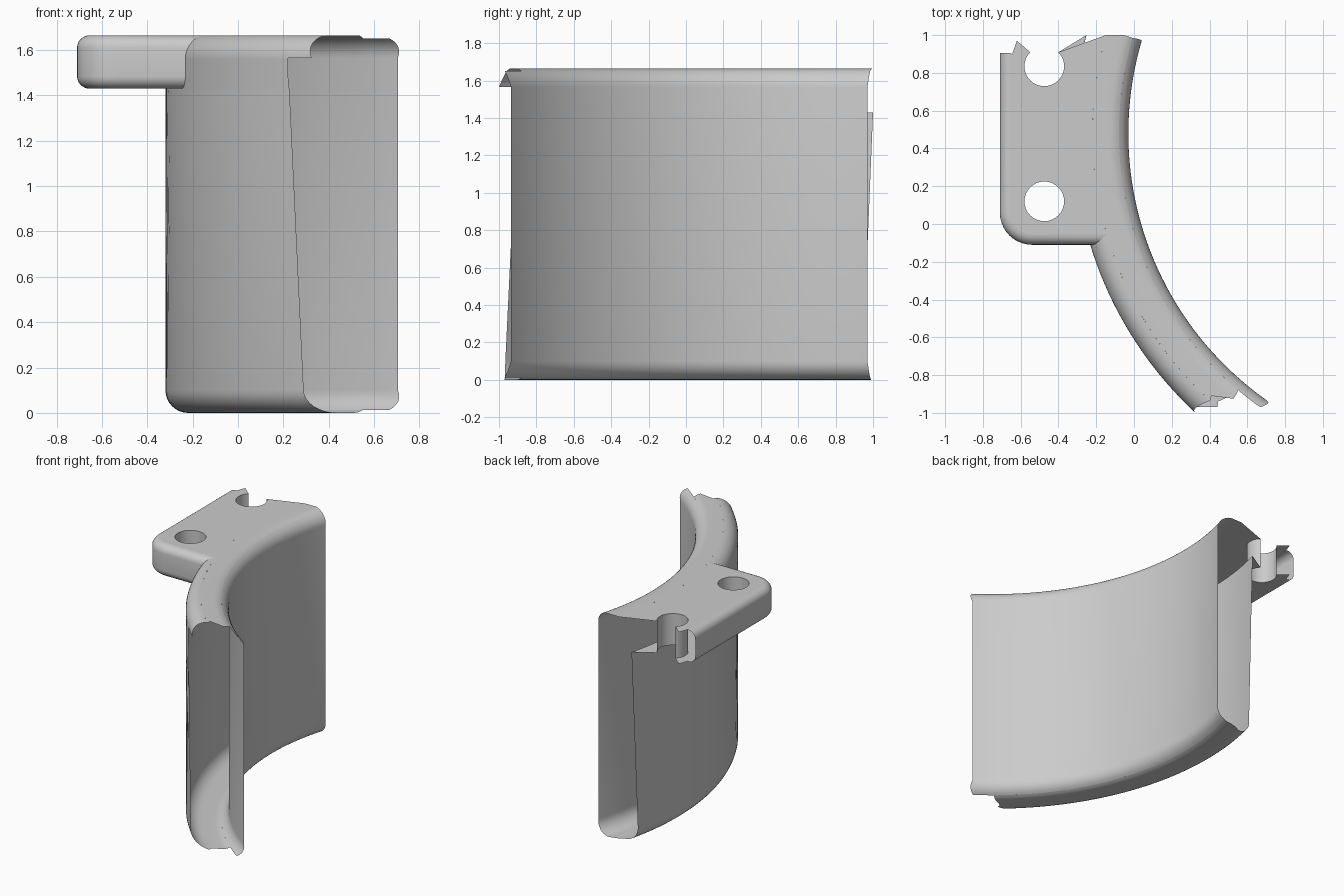
import bpy, bmesh
from math import sin, cos, asin, sqrt, radians

cube = bpy.data.objects.get("Cube")
if cube:
    bpy.data.objects.remove(cube)

CX, CY = 1.70, 0.48            # centre of the curved wall
R_IN, R_OUT = 1.73, 2.02       # inner and outer wall radius
TOP, TAB_Z = 1.665, 1.43       # rim height, underside of the tab
ROUND, SOFT = 0.10, 0.055      # rim rounding, tab edge rounding
TAB_X, TAB_Y, TAB_R = -0.71, -0.11, 0.17
HOLE_X, HOLE_R = -0.475, 0.105
HOLE_FRONT, HOLE_BACK = 0.12, 0.835

grey = bpy.data.materials.new("light_grey")
grey.use_nodes = True
colour = (0.6, 0.6, 0.6, 1)
grey.diffuse_color = colour
grey.node_tree.nodes["Principled BSDF"].inputs["Base Color"].default_value = colour


def finish(bm, name):
    bmesh.ops.remove_doubles(bm, verts=bm.verts, dist=0.0005)
    mesh = bpy.data.meshes.new(name)
    bm.to_mesh(mesh)
    bm.free()
    mesh.materials.append(grey)
    ob = bpy.data.objects.new(name, mesh)
    bpy.context.collection.objects.link(ob)
    bpy.ops.object.select_all(action='DESELECT')
    ob.select_set(True)
    bpy.context.view_layer.objects.active = ob
    bpy.ops.object.shade_smooth_by_angle(angle=radians(35))


def skin(bm, rows):
    grid = [[bm.verts.new(p) for p in row] for row in rows]
    for a, b in zip(grid, grid[1:]):
        for j in range(len(a) - 1):
            bm.faces.new((a[j], b[j], b[j + 1], a[j + 1]))


def ring_row(r, z, y0, y1, n=40):
    """Points along the curved wall between two y positions."""
    a0, a1 = asin((y0 - CY) / r), asin((y1 - CY) / r)
    angles = [a0 + (a1 - a0) * i / n for i in range(n + 1)]
    return [(CX - r * cos(a), CY + r * sin(a), z) for a in angles]


def strip(bm, profile, front, back):
    """Sweep a profile; its ends follow a (first, last) pair or a rule of z."""
    def end(rule, t, z):
        return rule(z) if callable(rule) else rule[0] + (rule[1] - rule[0]) * t
    last = len(profile) - 1
    skin(bm, [ring_row(r, z, end(front, i / last, z), end(back, i / last, z))
              for i, (r, z) in enumerate(profile)])


def corner(r, z, a0, a1, n=6):
    angles = [radians(a0 + (a1 - a0) * i / n) for i in range(n + 1)]
    return [(r + ROUND * cos(a), z + ROUND * sin(a)) for a in angles]


def tab_inset(z):
    """How far the softened tab edge is set in at a height."""
    h = max(0, SOFT - min(z - TAB_Z, TOP - z))
    return SOFT - sqrt(max(0, SOFT**2 - h**2))


def lip_radius(z):
    h = max(0, ROUND - (TOP - z))
    return R_OUT - ROUND + sqrt(max(0, ROUND**2 - h**2))


def tab_front(z):
    return TAB_Y + tab_inset(z)


# Curved hollow wall, open at both ends
ri, ro = R_IN + ROUND, R_OUT - ROUND
hi, lo = TOP - ROUND, ROUND
soft_steps = [SOFT * (1 - cos(radians(15 * i))) for i in range(7)]
bm = bmesh.new()
strip(bm, [(R_OUT, lo), (R_OUT, TAB_Z)], (-0.966, -0.902), (0.945, 1.0))
strip(bm, [(R_OUT, TAB_Z + s) for s in soft_steps] + [(R_OUT, hi)],
      (-0.902, -0.895), tab_front)
strip(bm, corner(ro, hi, 0, 90, 10), (-1.0, -0.935), tab_front)
strip(bm, [(ro, TOP), (1.896, TOP)], (-0.935, -0.91), (1.0, 1.0))
strip(bm, [(1.896, TOP), (ri, TOP)], (-0.91, -0.925), (1.0, 1.0))
strip(bm, corner(ri, hi, 90, 120, 3), (-0.925, -0.88), (1.0, 0.985))
strip(bm, corner(ri, hi, 120, 180), (-0.97, -0.935), (0.985, 0.97))
strip(bm, [(R_IN, hi), (R_IN, lo)], (-0.935, -0.935), (0.97, 0.97))
strip(bm, corner(ri, lo, 180, 240), (-0.935, -0.97), (0.97, 0.985))
strip(bm, corner(ri, lo, 240, 270, 3), (-0.88, -0.91), (0.985, 0.99))
strip(bm, [(ri, 0), (1.895, 0), (ro, 0)], (-0.91, -0.97), (0.99, 0.95))
strip(bm, corner(ro, lo, 270, 360, 8), (-0.97, -0.966), (0.95, 0.945))
finish(bm, "curved_wall")


def tab_outline(z):
    """Tab edge from the wall, round the corner, to the back."""
    d, r = tab_inset(z), TAB_R - tab_inset(z)
    y = TAB_Y + d
    join = CX - sqrt(lip_radius(z)**2 - (y - CY)**2)
    pts = [(join, y, z)]
    for i in range(11):
        a = radians(270 - 9 * i)
        pts.append((TAB_X + TAB_R + r * cos(a), TAB_Y + TAB_R + r * sin(a), z))
    return pts + [(TAB_X + d, 0.905, z)]


def circle(y, z, a0, a1, n=32):
    angles = [radians(a0 + (a1 - a0) * i / n) for i in range(n + 1)]
    return [(HOLE_X + HOLE_R * cos(a), y + HOLE_R * sin(a), z) for a in angles]


def loop(bm, pts):
    vs = [bm.verts.new(p) for p in pts]
    return [bm.edges.new((a, b)) for a, b in zip(vs, vs[1:] + vs[:1])]


def plate(name, z, up):
    """Flat tab face with a round hole and a broken back edge."""
    bm = bmesh.new()
    outline = tab_outline(z)[::-1]
    outline += ring_row(lip_radius(z), z, TAB_Y + SOFT, 1.0, 24)[1:]
    outline += circle(HOLE_BACK, z, 45, -225)
    outline += [(-0.62, 0.97, z), (-0.645, 0.90, z)]
    edges = loop(bm, outline) + loop(bm, circle(HOLE_FRONT, z, 0, 360)[:-1])
    bmesh.ops.triangle_fill(bm, edges=edges, use_beauty=True, normal=(0, 0, up))
    bm.normal_update()
    wrong = [f for f in bm.faces if f.normal.z * up < 0]
    bmesh.ops.reverse_faces(bm, faces=wrong)
    finish(bm, name)


# Mounting tab: faces, softened side and hole linings
plate("tab_top", TOP, 1)
plate("tab_underside", TAB_Z, -1)

bm = bmesh.new()
levels = [TAB_Z + s for s in soft_steps] + [TOP - s for s in reversed(soft_steps)]
skin(bm, [tab_outline(z)[::1] for z in levels])
bmesh.ops.reverse_faces(bm, faces=bm.faces[:])
bm.normal_update()
# Keep the side facing away from the tab
if sum(f.normal.x * f.calc_area() for f in bm.faces) > 0:
    bmesh.ops.reverse_faces(bm, faces=bm.faces[:])
finish(bm, "tab_side")

for name, y, a0, a1 in (("front_hole", HOLE_FRONT, 0, 360),
                        ("back_hole", HOLE_BACK, 135, 405)):
    bm = bmesh.new()
    skin(bm, [circle(y, z, a0, a1) for z in (TAB_Z, TOP)])
    finish(bm, name)
